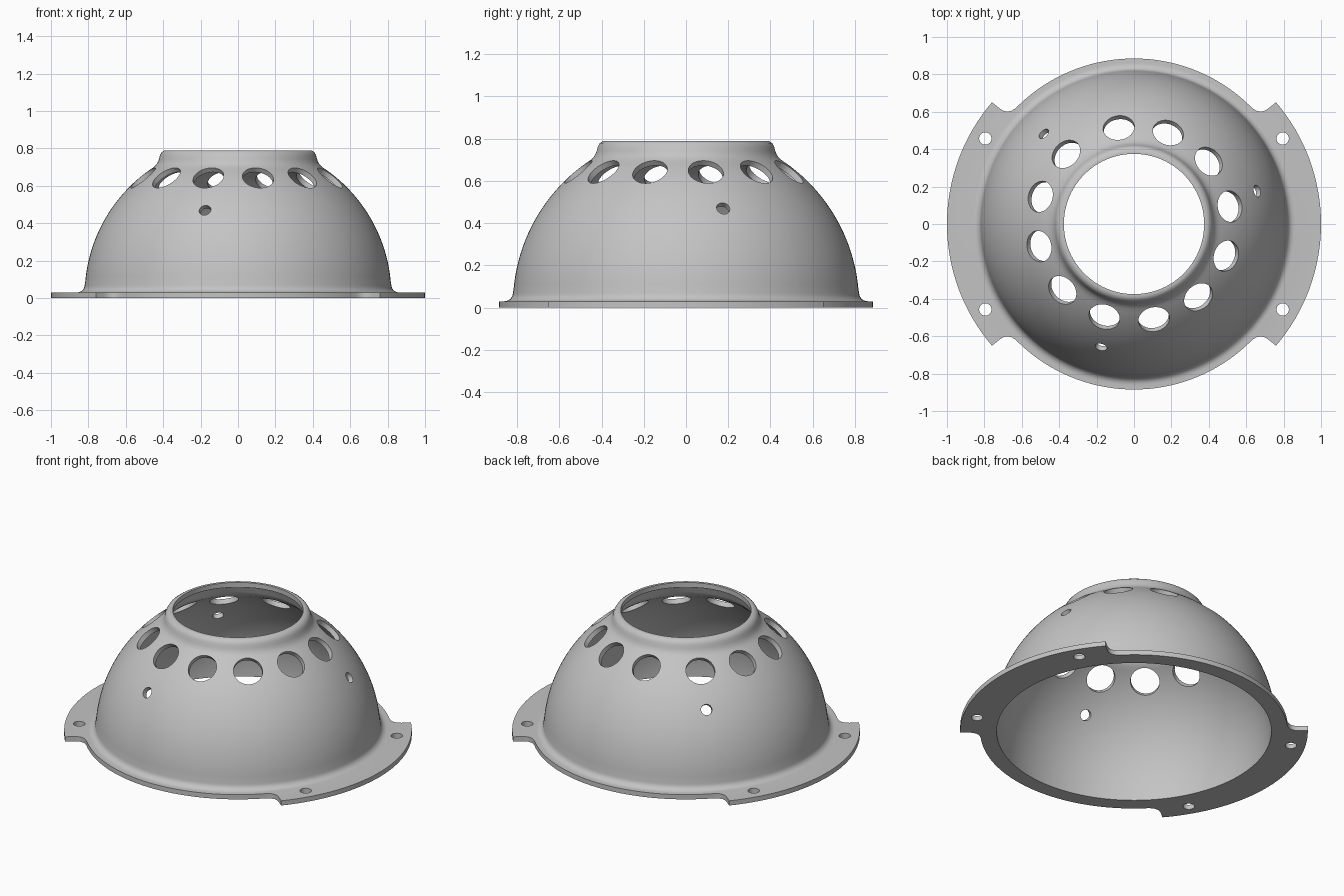
import bpy
import bmesh
from math import radians, sin, cos, pi
from mathutils import Matrix, Vector

cube = bpy.data.objects.get("Cube")
if cube:
    bpy.data.objects.remove(cube, do_unlink=True)

grey = bpy.data.materials.new("matte grey")
grey.use_nodes = True
colour = (0.55, 0.55, 0.55, 1)
grey.diffuse_color = colour
grey.node_tree.nodes["Principled BSDF"].inputs["Base Color"].default_value = colour

CENTRE_Z, OUTER, INNER = 0.015, 0.82, 0.79
RIM, EAR, THICK = 0.885, 1.0, 0.03


def arc(cx, cz, r, start, end, steps):
    return [(cx + r * cos(radians(start + (end - start) * i / steps)),
             cz + r * sin(radians(start + (end - start) * i / steps)))
            for i in range(steps + 1)]


# Flange outline for one quadrant: wide ear, radial step, fillet, narrow rim
notch = [(40.6, EAR), (40.7, 0.945), (40.9, 0.925), (41.5, 0.907),
         (42.6, 0.893), (44.3, RIM)]
quadrant = [(40.6 * i / 16, EAR) for i in range(16)] + notch
quadrant += [(44.3 + 45.7 * i / 18, RIM) for i in range(1, 19)]
half = quadrant + [(180 - a, r) for a, r in reversed(quadrant[:-1])]
outline = half + [(360 - a, r) for a, r in reversed(half[1:-1])]

# Closed wall section; None marks the flange edge radius
section = [(None, 0), (None, THICK)]
section += arc(0.86, 0.07, 0.04, 270, 180, 6)
section += arc(0, CENTRE_Z, OUTER, 5, 54.8, 26)
section += [(0.455, 0.697), (0.44, 0.71), (0.43, 0.724), (0.423, 0.742),
            (0.418, 0.762), (0.409, 0.779), (0.395, 0.788), (0.385, 0.79),
            (0.375, 0.79), (0.375, 0.76), (0.382, 0.757), (0.388, 0.745),
            (0.395, 0.72), (0.405, 0.7)]
section += arc(0, CENTRE_Z, INNER, 57.5, 1, 28) + [(INNER, 0)]

# Domed housing, lathed in one piece with its flange
bm = bmesh.new()
rings = []
for angle, edge in outline:
    a = radians(angle)
    rings.append([bm.verts.new(((edge if r is None else r) * cos(a),
                                (edge if r is None else r) * sin(a), z))
                  for r, z in section])
for k, ring in enumerate(rings):
    following = rings[(k + 1) % len(rings)]
    for j in range(len(section)):
        n = (j + 1) % len(section)
        bm.faces.new((ring[j], following[j], following[n], ring[n]))
bmesh.ops.recalc_face_normals(bm, faces=bm.faces)
mesh = bpy.data.meshes.new("domed_housing")
bm.to_mesh(mesh)
bm.free()
housing = bpy.data.objects.new("domed_housing", mesh)
bpy.context.collection.objects.link(housing)
mesh.materials.append(grey)

# Hole cutters
bm = bmesh.new()


def add_cutter(position, direction, radius):
    turn = Vector(direction).to_track_quat("Z", "Y").to_matrix().to_4x4()
    bmesh.ops.create_cone(bm, cap_ends=True, segments=40, radius1=radius,
                          radius2=radius, depth=0.24,
                          matrix=Matrix.Translation(position) @ turn)


def dome_hole(azimuth, elevation, radius):
    a, e = radians(azimuth), radians(elevation)
    d = Vector((cos(e) * cos(a), cos(e) * sin(a), sin(e)))
    add_cutter(d * OUTER + Vector((0, 0, CENTRE_Z)), d, radius)


for i in range(12):  # vent ring
    dome_hole(99 - 29.53 * i, 50.3, 0.084)
for i in range(3):  # small side holes
    dome_hole(15 + 120 * i, 33.7, 0.032)
for sx in (-1, 1):  # mounting holes
    for sy in (-1, 1):
        add_cutter((sx * 0.795, sy * 0.457, 0), (0, 0, 1), 0.033)

cut_mesh = bpy.data.meshes.new("hole_cutters")
bm.to_mesh(cut_mesh)
bm.free()
cutter = bpy.data.objects.new("hole_cutters", cut_mesh)
bpy.context.collection.objects.link(cutter)
cutter.hide_render = True

bpy.ops.object.select_all(action="DESELECT")
housing.select_set(True)
bpy.context.view_layer.objects.active = housing
cut = housing.modifiers.new("Holes", "BOOLEAN")
cut.operation = "DIFFERENCE"
cut.solver = "EXACT"
cut.object = cutter
bpy.ops.object.modifier_apply(modifier=cut.name)
bpy.data.objects.remove(cutter, do_unlink=True)
bpy.ops.object.shade_smooth_by_angle(angle=radians(30))
